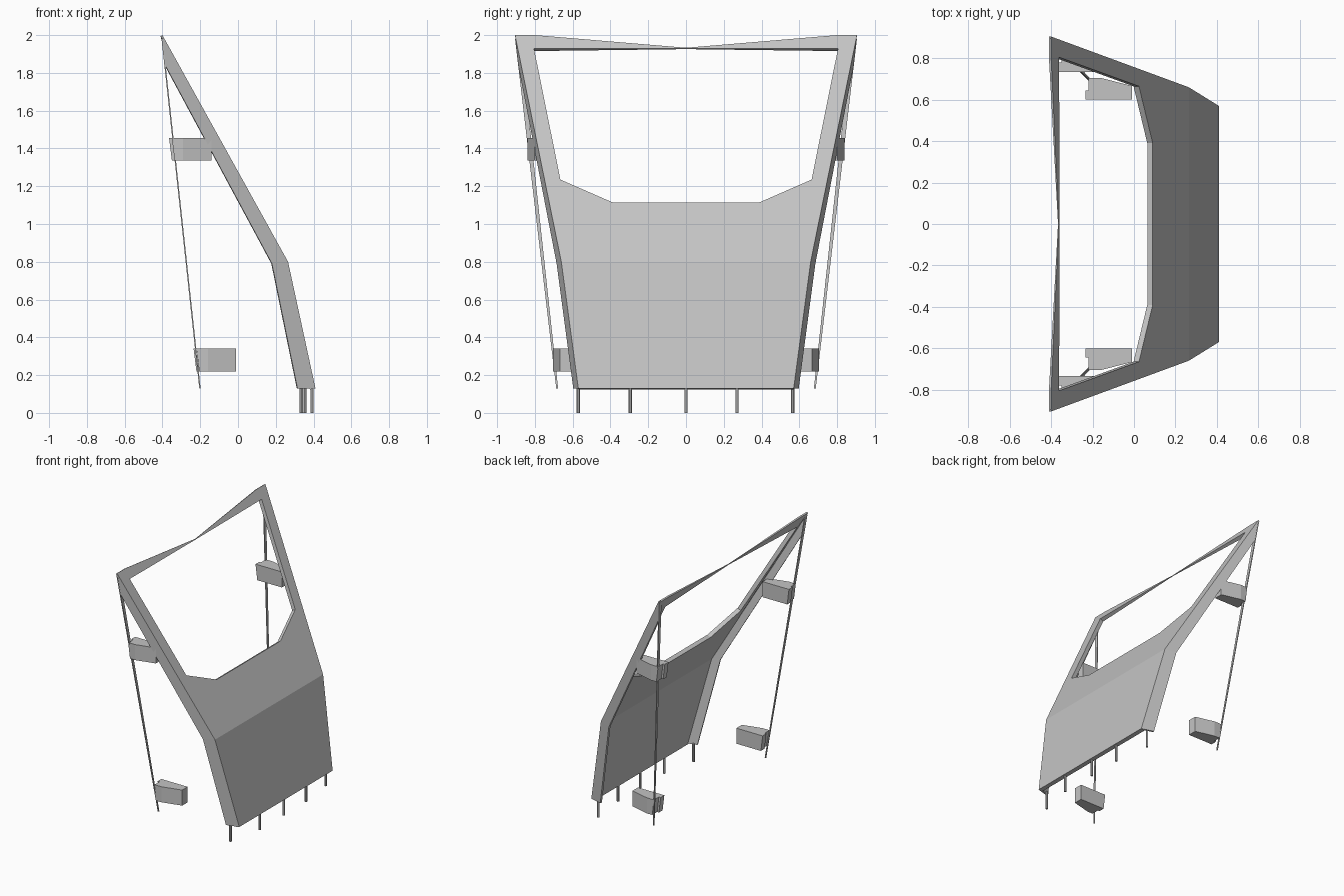
import bpy
import bmesh

if "Cube" in bpy.data.objects:
    bpy.data.objects.remove(bpy.data.objects["Cube"], do_unlink=True)

GREY = (0.55, 0.55, 0.55, 1)
grey = bpy.data.materials.new("plain grey")
grey.use_nodes = True
grey.diffuse_color = GREY
grey.node_tree.nodes["Principled BSDF"].inputs["Base Color"].default_value = GREY


def make(name, verts, faces, mirror=True):
    mesh = bpy.data.meshes.new(name)
    mesh.from_pydata(verts, [], faces)
    mesh.materials.append(grey)
    obj = bpy.data.objects.new(name, mesh)
    bpy.context.collection.objects.link(obj)
    if mirror:
        mod = obj.modifiers.new("Mirror", "MIRROR")
        mod.use_axis = (False, True, False)
    return obj


def thicken(obj, depth):
    mod = obj.modifiers.new("Thickness", "SOLIDIFY")
    mod.thickness = depth
    mod.offset = -1
    return mod


def prism(name, bottom, top, mirror=True):
    """Closed solid between two matching outlines."""
    n = len(bottom)
    sides = [(i, (i + 1) % n, (i + 1) % n + n, i + n) for i in range(n)]
    caps = [tuple(reversed(range(n))), tuple(range(n, 2 * n))]
    obj = make(name, bottom + top, sides + caps, mirror)
    bm = bmesh.new()
    bm.from_mesh(obj.data)
    bmesh.ops.recalc_face_normals(bm, faces=bm.faces)
    bm.to_mesh(obj.data)
    bm.free()
    return obj


def slope_x(z):
    """Depth of the bent outer skin at a height."""
    if z < 0.8:
        return 0.41 - 0.145 * (z - 0.13) / 0.67
    return 0.265 - 0.665 * (z - 0.8) / 1.2


# Bent outer panel with the window opening and pinched top bar
outline = [(0, 0.13), (0.57, 0.13), (0, 0.8), (0.66, 0.8), (0, 1.115),
           (0.39, 1.115), (0.665, 1.235), (0.805, 1.93), (0.905, 2.0),
           (0.8, 2.0), (0, 1.933), (0, 1.928)]
panel = make("outer_panel", [(slope_x(z), y, z) for y, z in outline],
             [(0, 1, 3, 2), (2, 3, 6, 5, 4), (3, 8, 7, 6), (7, 8, 9, 10, 11)])
group = panel.vertex_groups.new(name="thickness")
group.add(list(range(8)), 1.0, "REPLACE")
group.add([8, 9], 0.4, "REPLACE")
group.add([10, 11], 0.15, "REPLACE")
skin = thicken(panel, 0.03)
skin.vertex_group = group.name

# Side flanges folded back from the panel edges
flange = make("side_flange",
              [(0.41, 0.57, 0.13), (0.265, 0.66, 0.8), (-0.4, 0.905, 2.0),
               (0.315, 0.597, 0.13), (0.18, 0.685, 0.79), (-0.385, 0.888, 1.84)],
              [(0, 3, 4, 1), (1, 4, 5, 2)])
thicken(flange, 0.015)


# Slim rear strips running down from the top corners
def strip_end(x, y, z, width):
    return [(x, y, z), (x + 0.007, y, z),
            (x + 0.007, y - width, z), (x, y - width, z)]


prism("rear_strip", strip_end(-0.205, 0.687, 0.13, 0.01),
      strip_end(-0.405, 0.905, 1.98, 0.028))

# Notched hinge blocks
block = [(-0.235, 0.6), (-0.01, 0.6), (-0.01, 0.667), (-0.16, 0.705),
         (-0.22, 0.705), (-0.22, 0.645), (-0.235, 0.645)]
for name, dx, dy, z in (("lower_hinge_block", 0, 0, 0.22),
                        ("upper_hinge_block", -0.13, 0.135, 1.335)):
    top = [(x + dx, y + dy, z + 0.12) for x, y in block]
    base = [(x + dx + (0.015 if x < -0.2 else 0), y + dy, z) for x, y in block]
    prism(name, base, top)

# Locating pins under the lower edge
pins = ((0.335, -0.57), (0.392, -0.295), (0.392, 0), (0.392, 0.27), (0.353, 0.565))
for i, (x, y) in enumerate(pins):
    bpy.ops.mesh.primitive_cylinder_add(vertices=12, radius=0.009, depth=0.14,
                                        location=(x, y, 0.07))
    pin = bpy.context.object
    pin.name = f"bottom_pin_{i + 1}"
    pin.data.materials.append(grey)
    bpy.ops.object.shade_smooth_by_angle()
